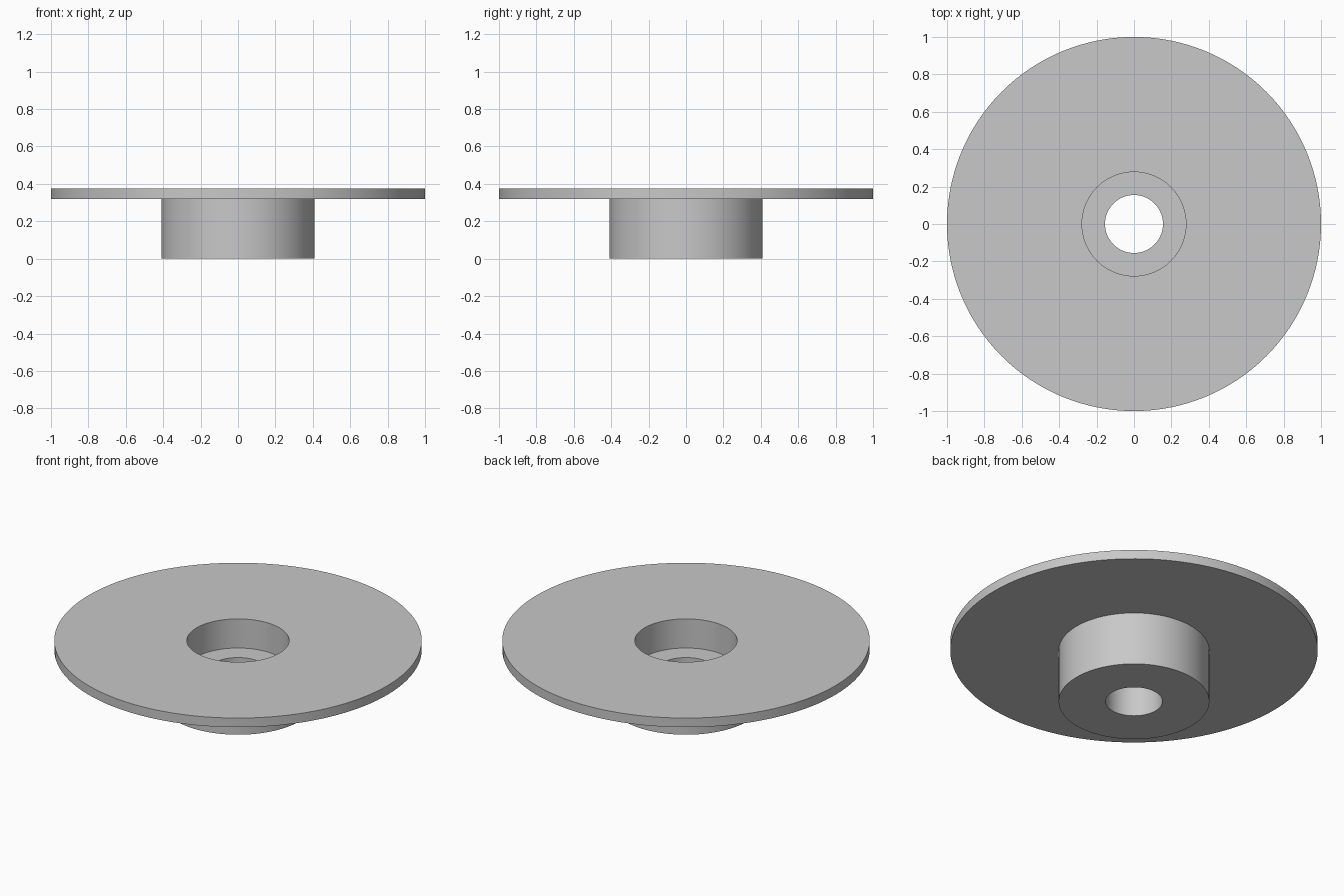
import bpy, bmesh, math

if "Cube" in bpy.data.objects:
    bpy.data.objects.remove(bpy.data.objects["Cube"], do_unlink=True)

SEGMENTS = 128

grey = bpy.data.materials.new("plain grey")
grey.use_nodes = True
colour = (0.58, 0.58, 0.58, 1)
grey.diffuse_color = colour
grey.node_tree.nodes["Principled BSDF"].inputs["Base Color"].default_value = colour


def lathe(name, profile):
    """Revolve a closed (radius, height) outline about the z axis."""
    bm = bmesh.new()
    rings = []
    for i in range(SEGMENTS):
        a = math.tau * i / SEGMENTS
        rings.append([bm.verts.new((r * math.cos(a), r * math.sin(a), z)) for r, z in profile])
    for i, ring in enumerate(rings):
        following = rings[(i + 1) % SEGMENTS]
        for j in range(len(profile)):
            k = (j + 1) % len(profile)
            bm.faces.new((ring[j], following[j], following[k], ring[k]))
    bmesh.ops.recalc_face_normals(bm, faces=bm.faces)
    mesh = bpy.data.meshes.new(name)
    bm.to_mesh(mesh)
    bm.free()
    mesh.materials.append(grey)
    obj = bpy.data.objects.new(name, mesh)
    bpy.context.collection.objects.link(obj)
    return obj


# Wide flange on a hub, with a through bore and a counterbore from the top
bore, counterbore, hub, rim = 0.155, 0.278, 0.41, 1.0
floor, underside, top = 0.2, 0.32, 0.375
flange = lathe("flanged_hub", [
    (bore, 0), (hub, 0), (hub, underside), (rim, underside),
    (rim, top), (counterbore, top), (counterbore, floor), (bore, floor),
])

# Smooth walls with sharp rims
bpy.ops.object.select_all(action="DESELECT")
flange.select_set(True)
bpy.context.view_layer.objects.active = flange
bpy.ops.object.shade_smooth_by_angle(angle=math.radians(30))
